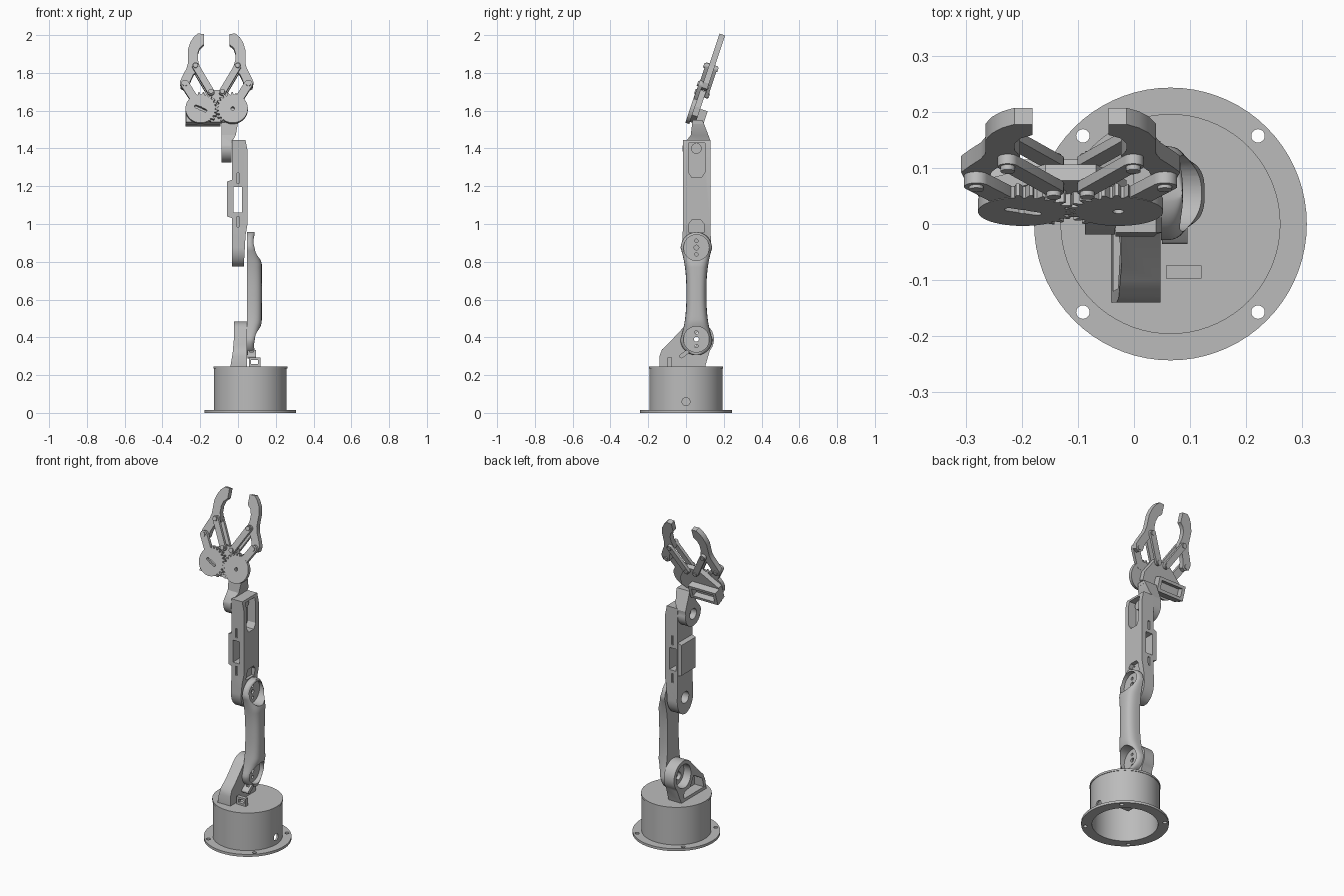
import bpy, bmesh
from math import sin, cos, pi, atan2, radians, sqrt

cube = bpy.data.objects.get("Cube")
if cube:
    bpy.data.objects.remove(cube, do_unlink=True)

grey = bpy.data.materials.new("plain grey")
grey.use_nodes = True
grey.diffuse_color = (0.5, 0.5, 0.5, 1)
grey.node_tree.nodes["Principled BSDF"].inputs["Base Color"].default_value = (0.5, 0.5, 0.5, 1)
parts = []


# Helpers: 2D outlines
def rect(a, b, c, d):
    return [(a, c), (b, c), (b, d), (a, d)]


def arc(cx, cy, r, start, end, n=24):
    angles = [radians(start + (end - start) * i / n) for i in range(n + 1)]
    return [(cx + r * cos(a), cy + r * sin(a)) for a in angles]


def circle(cx, cy, r, n=40):
    return arc(cx, cy, r, 0, 360 - 360 / n, n - 1)


def capsule(p, q, r):
    a = atan2(q[1] - p[1], q[0] - p[0]) * 180 / pi
    return arc(*q, r, a - 90, a + 90, 10) + arc(*p, r, a + 90, a + 270, 10)


# Helpers: solids and cuts
def make(name, bm):
    bmesh.ops.recalc_face_normals(bm, faces=bm.faces[:])
    mesh = bpy.data.meshes.new(name)
    bm.to_mesh(mesh)
    bm.free()
    mesh.materials.append(grey)
    obj = bpy.data.objects.new(name, mesh)
    bpy.context.scene.collection.objects.link(obj)
    parts.append(obj)
    return obj


def extrude(name, outline, a, b, axis):
    place = {"x": lambda u, v, d: (d, u, v),
             "y": lambda u, v, d: (u, d, v),
             "z": lambda u, v, d: (u, v, d)}[axis]
    bm = bmesh.new()
    low, high = ([bm.verts.new(place(u, v, d)) for u, v in outline] for d in (a, b))
    n = len(outline)
    bm.faces.new(low)
    bm.faces.new(high)
    for i in range(n):
        j = (i + 1) % n
        bm.faces.new((low[i], low[j], high[j], high[i]))
    return make(name, bm)


def cut(obj, outline, a, b, axis):
    tool = extrude("cutter", outline, a, b, axis)
    tool.hide_render = True
    mod = obj.modifiers.new("cut", "BOOLEAN")
    mod.operation = "DIFFERENCE"
    mod.solver = "EXACT"
    mod.object = tool
    bpy.context.view_layer.update()
    graph = bpy.context.evaluated_depsgraph_get()
    mesh = bpy.data.meshes.new_from_object(obj.evaluated_get(graph))
    obj.modifiers.clear()
    obj.data = mesh
    parts.remove(tool)
    bpy.data.objects.remove(tool, do_unlink=True)


# Base: flange, hollow drum and lid
BX = 0.065
flange = extrude("base_flange", circle(BX, 0, 0.243, 72), 0, 0.015, "z")
drum = extrude("base_drum", circle(BX, 0, 0.193, 72), 0.005, 0.234, "z")
for part in (flange, drum):
    cut(part, circle(BX, 0, 0.183, 72), -0.1, 0.228, "z")
for sx in (-1, 1):
    for sy in (-1, 1):
        cut(flange, circle(BX + sx * 0.156, sy * 0.157, 0.012, 20), -0.1, 0.1, "z")
cut(drum, circle(0, 0.06, 0.021, 24), BX, 0.4, "x")
extrude("base_lid", circle(BX, 0, 0.196, 72), 0.234, 0.246, "z")
extrude("base_servo", rect(0.0, 0.13, -0.05, 0.05), 0.13, 0.23, "z")

# Shoulder bracket with a flared foot and a servo pocket
JY, Z1, Z2, Z3 = 0.055, 0.39, 0.875, 1.4
outline = [(-0.14, 0.24), (-0.14, 0.3), (-0.128, 0.335), (-0.1, 0.36)]
outline += arc(JY, Z1, 0.093, 140, -40) + [(0.1, 0.24)]
bracket = extrude("shoulder_bracket", outline, -0.042, 0.047, "x")
cut(bracket, [(-0.1, 0.2), (-0.0425, 0.23), (-0.028, 0.32), (-0.022, 0.39), (-0.022, 0.6), (-0.1, 0.6)],
    -0.3, 0.3, "y")
cut(bracket, circle(JY, Z1, 0.07), -0.2, 0.025, "x")
cut(bracket, [(-0.12, 0.262), (0.075, 0.262), (0.06, 0.298), (0.0, 0.305), (-0.04, 0.36), (-0.115, 0.315)],
    -0.2, 0.025, "x")
cut(bracket, capsule((JY - 0.02, Z1 - 0.02), (JY + 0.02, Z1 + 0.02), 0.022), -0.2, 0.2, "x")

# Cable guides
guide = extrude("cable_guide", rect(0.057, 0.12, 0.246, 0.292), -0.097, -0.074, "y")
cut(guide, rect(0.07, 0.107, 0.258, 0.28), -0.2, 0.1, "y")
guide = extrude("arm_cable_guide", capsule((-0.025, 0.3), (0.005, 0.322), 0.011), 0.05, 0.095, "x")
cut(guide, rect(0.062, 0.083, 0.25, 0.4), -0.012, -0.003, "y")


# Lower arm: lofted D sections with a cup at each joint
def lerp(z, table):
    for (z0, a), (z1, b) in zip(table, table[1:]):
        if z <= z1:
            return a + (b - a) * (z - z0) / (z1 - z0)
    return table[-1][1]


def half_width(z):
    if z < Z1:
        return sqrt(max(0.085 ** 2 - (Z1 - z) ** 2, 0.0001))
    if z > Z2:
        return sqrt(max(0.082 ** 2 - (z - Z2) ** 2, 0.0001))
    return 0.053 + 0.031 * abs(2 * (z - Z1) / (Z2 - Z1) - 1) ** 2.5


depth = [(0.3, 0.042), (0.36, 0.044), (0.48, 0.078), (0.79, 0.078), (0.9, 0.043), (0.96, 0.038)]
levels = [Z1 - 0.0845 * cos(i * pi / 20) for i in range(10)]
levels += [Z1 + (Z2 - Z1) * i / 28 for i in range(29)]
levels += [Z2 + 0.0815 * sin(i * pi / 20) for i in range(1, 11)]
bm = bmesh.new()
rings = []
for z in levels:
    ring = []
    for i in range(25):
        a = pi * i / 24
        c = cos(a)
        y = JY + half_width(z) * abs(c) ** 0.7 * (1 if c > 0 else -1)
        ring.append(bm.verts.new((0.048 + lerp(z, depth) * max(sin(a), 0) ** 0.6, y, z)))
    rings.append(ring)
for lo, hi in zip(rings, rings[1:]):
    for i in range(25):
        j = (i + 1) % 25
        bm.faces.new((lo[i], lo[j], hi[j], hi[i]))
bm.faces.new(rings[0])
bm.faces.new(rings[-1])
lower_arm = make("lower_arm", bm)
for z in (Z1, Z2):
    cut(lower_arm, circle(JY, z, 0.068), 0.06, 0.3, "x")
    for dz, r in ((-0.036, 0.009), (0, 0.013), (0.036, 0.009)):
        cut(lower_arm, circle(JY, z + dz, r, 16), -0.1, 0.2, "x")

# Forearm: rounded elbow end, through window, recesses
outline = [(-0.015, 1.445), (-0.015, 1.0)]
outline += [(JY + 0.077 * u, Z2 + 0.1 * v) for u, v in arc(0, 0, 1, 180, 360)]
outline += [(0.13, 1.0), (0.13, 1.445)]
forearm = extrude("forearm", outline, -0.033, 0.05, "x")
cut(forearm, [(0.2, 0.7), (0.03, 0.7), (0.032, 0.8), (0.04, 0.94), (0.0505, 1.0), (0.2, 1.0)], -0.3, 0.3, "y")
cut(forearm, [(0.2, 1.39), (0.0505, 1.39), (0.036, 1.46), (0.2, 1.46)], -0.3, 0.3, "y")
cut(forearm, [(0.012, 1.43), (0.012, 1.275), (0.032, 1.245), (0.08, 1.245), (0.1, 1.275), (0.1, 1.43)],
    -0.005, 0.2, "x")
cut(forearm, [(0.015, 0.955), (0.095, 0.955), (0.095, 1.0), (0.08, 1.02), (0.03, 1.02), (0.015, 1.0)],
    0.025, 0.2, "x")
cut(forearm, circle(JY, Z2, 0.035), -0.2, 0.01, "x")
cut(forearm, rect(-0.024, 0.022, 1.06, 1.195), -0.3, 0.3, "y")
for z in (0.985, 1.215):
    for y in (-0.1, 0.122):
        cut(forearm, rect(-0.006, 0.006, z, z + 0.055), y, y + 0.093, "y")
for y in (0.035, 0.075):
    for z in (1.01, 1.257):
        cut(forearm, circle(y, z, 0.005, 12), 0.02, 0.2, "x")
extrude("wrist_horn", circle(JY, Z3, 0.028), -0.006, 0.015, "x")
housing = extrude("servo_housing", [(-0.057, 1.04), (-0.03, 1.03), (-0.03, 1.235), (-0.057, 1.225)],
                  -0.012, 0.125, "y")
cut(housing, rect(0.005, 0.108, 1.06, 1.195), -0.048, 0.0, "x")

# Wrist: round joint rising to the gripper
outline = arc(JY, Z3, 0.074, 165, 375) + [(0.13, 1.44), (0.088, 1.55), (0.035, 1.55), (0.025, 1.47)]
wrist = extrude("wrist", outline, -0.087, 0.0, "x")
cut(wrist, [(-0.034, 1.2), (-0.034, 1.43), (-0.012, 1.47), (-0.001, 1.53), (0.1, 1.53), (0.1, 1.2)], -0.3, 0.3, "y")
cut(wrist, circle(JY, Z3, 0.032), -0.2, -0.05, "x")
cut(wrist, circle(JY, Z3, 0.01, 16), -0.2, 0.2, "x")

# Gripper, built upright around its gear line and tilted at the end
first = len(parts)
plate = [(-0.162, -0.068), (0.04, -0.068), (0.1, -0.03), (0.1, 0.02), (0.045, 0.11), (-0.045, 0.11), (-0.162, 0.02)]
extrude("gripper_plate", plate, -0.016, 0.014, "y")
mount = extrude("gripper_servo_mount", rect(-0.165, 0.02, -0.07, 0.015), 0.014, 0.055, "y")
cut(mount, rect(-0.145, 0.0, -0.053, -0.002), 0.02, 0.2, "y")

finger_edge = [(0.068, 0.423), (0.1, 0.425), (0.122, 0.405), (0.14, 0.375), (0.152, 0.335), (0.152, 0.26),
               (0.16, 0.23), (0.18, 0.19), (0.195, 0.155), (0.19, 0.125), (0.165, 0.112), (0.145, 0.125),
               (0.14, 0.16), (0.122, 0.2), (0.095, 0.225), (0.09, 0.245), (0.1, 0.28), (0.1, 0.315),
               (0.09, 0.345), (0.068, 0.365)]
for s, side in ((-1, "right"), (1, "left")):
    hub, elbow, inner, knuckle = (s * 0.085, 0), (s * 0.168, 0.137), (s * 0.03, 0.095), (s * 0.112, 0.24)
    # Gear with teeth on the meshing side
    gear = []
    for i in range(96):
        a = 2 * pi * i / 96
        toothed = cos(a) < 0.25 and sin(a) > -0.8
        up = ((i + (2 if s > 0 else 0)) // 2) % 2
        r = (0.092 if up else 0.077) if toothed else 0.08
        gear.append((hub[0] + s * r * cos(a), r * sin(a)))
    wheel = extrude(side + "_gear", gear, -0.038, -0.016, "y")
    cut(wheel, circle(*hub, 0.01, 16), -0.1, 0.1, "y")
    if s < 0:
        cut(wheel, capsule((hub[0] - 0.025, 0.012), (hub[0] + 0.025, -0.012), 0.008), -0.1, 0.1, "y")
    extrude(side + "_gear_arm", capsule((s * 0.115, 0.05), elbow, 0.022), -0.037, -0.0155, "y")
    extrude(side + "_front_link", capsule(inner, knuckle, 0.018), -0.034, -0.0155, "y")
    extrude(side + "_back_link", capsule(inner, knuckle, 0.018), 0.0145, 0.032, "y")
    extrude(side + "_finger", [(s * u, v) for u, v in finger_edge], -0.016, 0.015, "y")
    for label, spot in (("elbow", elbow), ("inner", inner), ("knuckle", knuckle)):
        back = 0.02 if label == "elbow" else 0.037
        extrude(side + "_" + label + "_pin", circle(*spot, 0.013, 20), -0.043, back, "y")
for obj in parts[first:]:
    obj.location = (-0.113, 0.058, 1.6)
    obj.rotation_euler = (radians(-18.5), 0, 0)

# Smooth shading with sharp edges kept
bpy.ops.object.select_all(action="DESELECT")
for obj in parts:
    obj.select_set(True)
bpy.context.view_layer.objects.active = parts[0]
bpy.ops.object.shade_smooth_by_angle(angle=radians(30))
